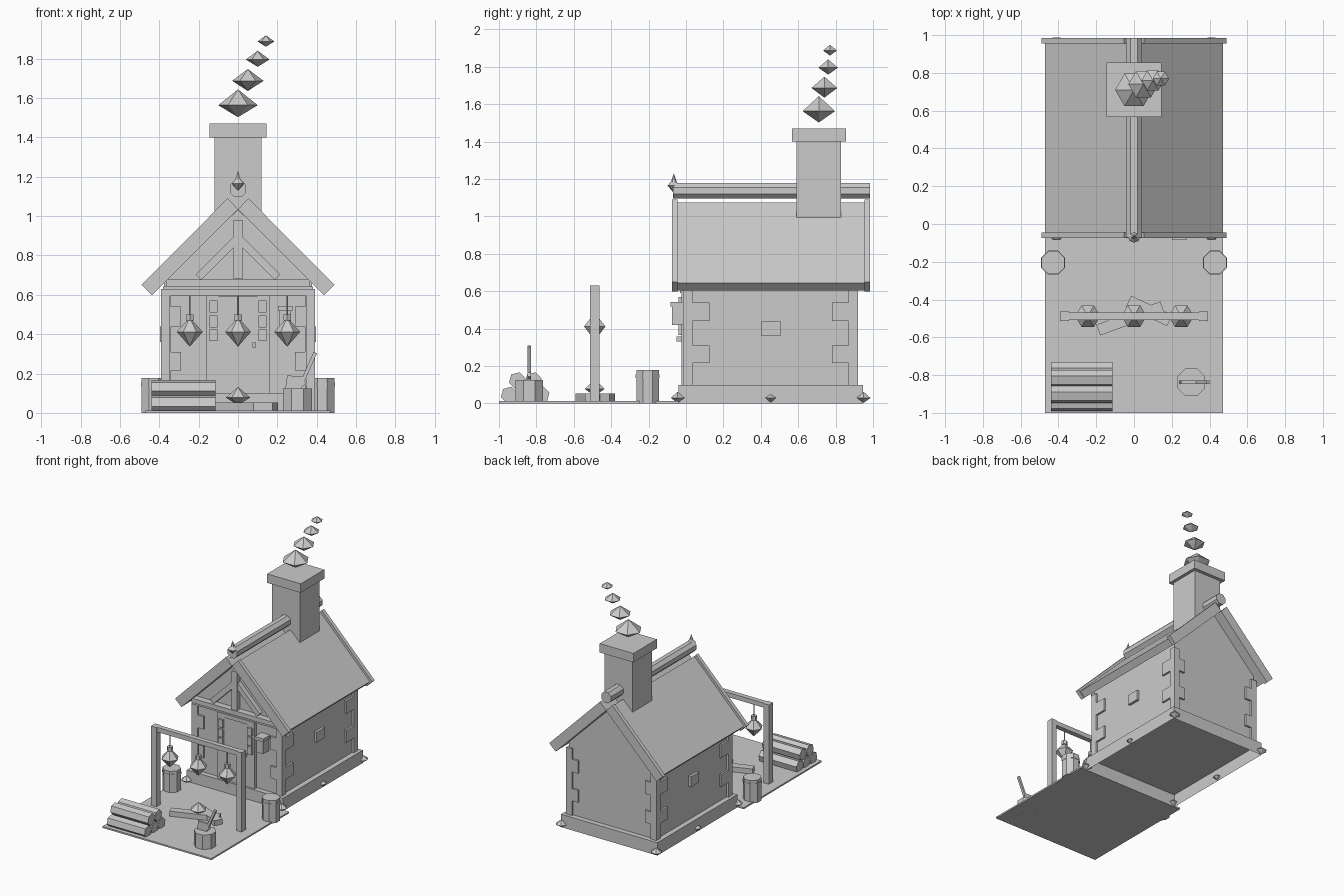
import bpy, bmesh, math
from mathutils import Matrix, Vector

cube = bpy.data.objects.get("Cube")
if cube:
    bpy.data.objects.remove(cube)

stone = bpy.data.materials.new("plain_grey")
stone.use_nodes = True
GREY = (0.6, 0.6, 0.6, 1)
stone.diffuse_color = GREY
stone.node_tree.nodes["Principled BSDF"].inputs["Base Color"].default_value = GREY


def finish(name, bm):
    bmesh.ops.recalc_face_normals(bm, faces=bm.faces)
    mesh = bpy.data.meshes.new(name)
    bm.to_mesh(mesh)
    bm.free()
    mesh.materials.append(stone)
    obj = bpy.data.objects.new(name, mesh)
    bpy.context.scene.collection.objects.link(obj)
    return obj


def box(name, centre, size, turn=0, axis='Z'):
    bm = bmesh.new()
    place = Matrix.Translation(centre) @ Matrix.Rotation(math.radians(turn), 4, axis)
    bmesh.ops.create_cube(bm, size=1, matrix=place @ Matrix.Diagonal((*size, 1)))
    return finish(name, bm)


def prism(name, centre, radius, length, sides, axis='Z', spin=0, top=None):
    bm = bmesh.new()
    aim = {'Z': Matrix(), 'Y': Matrix.Rotation(math.pi / 2, 4, 'X'),
           'X': Matrix.Rotation(math.pi / 2, 4, 'Y')}[axis]
    place = Matrix.Translation(centre) @ aim @ Matrix.Rotation(math.radians(spin), 4, 'Z')
    bmesh.ops.create_cone(bm, cap_ends=True, segments=sides, radius1=radius,
                          radius2=radius if top is None else top, depth=length, matrix=place)
    return finish(name, bm)


def gem(name, x, y, low, mid, high, radius, sides=6):
    # Two pyramids joined at a shared rim
    bm = bmesh.new()
    rim = [bm.verts.new((x + radius * math.cos(math.tau * i / sides),
                         y + radius * math.sin(math.tau * i / sides), mid)) for i in range(sides)]
    for tip in (bm.verts.new((x, y, low)), bm.verts.new((x, y, high))):
        for i in range(sides):
            bm.faces.new((rim[i], rim[(i + 1) % sides], tip))
    return finish(name, bm)


def extrude_y(name, profile, y0, y1):
    bm = bmesh.new()
    face = bm.faces.new([bm.verts.new((x, y0, z)) for x, z in profile])
    moved = bmesh.ops.extrude_face_region(bm, geom=[face])["geom"]
    bmesh.ops.translate(bm, vec=(0, y1 - y0, 0),
                        verts=[v for v in moved if isinstance(v, bmesh.types.BMVert)])
    return finish(name, bm)


# Yard and hollow foundation
box("yard", (0, -0.52, 0.006), (0.94, 0.96, 0.012))
base = box("foundation", (0, 0.453, 0.05), (0.83, 0.985, 0.1))
bm = bmesh.new()
bm.from_mesh(base.data)
bmesh.ops.delete(bm, geom=[f for f in bm.faces if f.normal.z < -0.9], context='FACES')
bm.to_mesh(base.data)
bm.free()

# Walls with gables
extrude_y("walls", [(-0.375, 0.1), (0.375, 0.1), (0.375, 0.66), (0, 1.033), (-0.375, 0.66)], 0, 0.905)

# Corner stones, wide and narrow in turn
courses = [(0.1, 0.215, 0.05), (0.215, 0.31, 0.14), (0.31, 0.44, 0.05), (0.44, 0.54, 0.14), (0.54, 0.62, 0.05)]
for side in (-1, 1):
    for end, edge in ((1, -0.015), (-1, 0.92)):
        for low, high, width in courses:
            depth = width * 0.72 if width > 0.1 else width
            box("corner_stone", (side * (0.39 - depth / 2), edge + end * width / 2, (low + high) / 2),
                (depth, width, high - low))
    # Side windows, loose stones
    box("side_window", (side * 0.38, 0.455, 0.4), (0.03, 0.1, 0.08))
    for y, r in ((-0.045, 0.042), (0.453, 0.032), (0.95, 0.042)):
        gem("loose_stone", side * 0.41, y, 0.003, 0.03, 0.062 if r > 0.04 else 0.05, r)

# Roof panels and end boards
for s in (-1, 1):
    extrude_y("roof_panel", [(s * 0.47, 0.645), (s * 0.43, 0.605), (0, 1.035), (s * 0.04, 1.075)], -0.045, 0.955)
    for y in (-0.075, 0.955):
        extrude_y("end_board", [(s * 0.49, 0.65), (s * 0.436, 0.598), (0, 1.035), (s * 0.053, 1.09)], y, y + 0.03)

# Ridge log and finial
prism("ridge_log", (0, 0.457, 1.137), 0.045, 1.055, 8, 'Y', 22.5)
gem("finial_knob", 0, -0.065, 1.125, 1.165, 1.2, 0.034, 8)
prism("finial_spike", (0, -0.065, 1.2), 0.02, 0.06, 6, top=0)

# Front gable timbers
box("tie_beam", (0, -0.025, 0.66), (0.73, 0.05, 0.035))
box("lintel_beam", (0, -0.01, 0.63), (0.76, 0.03, 0.025))
box("king_post", (0, -0.025, 0.83), (0.045, 0.04, 0.3))
for s in (-1, 1):
    box("gable_brace", (s * 0.105, -0.02, 0.785), (0.27, 0.035, 0.04), s * 45, 'Y')

# Door with frame, handle and hinge-side blocks
box("door", (0, -0.008, 0.345), (0.2, 0.03, 0.49))
box("door_handle", (0.083, -0.03, 0.345), (0.018, 0.04, 0.025))
box("door_head", (0, -0.012, 0.605), (0.32, 0.04, 0.03))
for s in (-1, 1):
    box("door_post", (s * 0.13, -0.01, 0.345), (0.06, 0.03, 0.49))
    for z in (0.395, 0.465, 0.54):
        box("post_block", (s * 0.125, -0.025, z), (0.04, 0.03, 0.06))

# Wall lantern
box("wall_lantern", (0.24, -0.04, 0.48), (0.06, 0.07, 0.12))
box("lantern_cap", (0.24, -0.042, 0.53), (0.075, 0.084, 0.025))

# Chimney and smoke
box("chimney", (0, 0.71, 1.17), (0.24, 0.24, 0.46))
box("chimney_cap", (0, 0.711, 1.435), (0.29, 0.29, 0.07))
for x, y, low, mid, high, r in ((0, 0.71, 1.502, 1.563, 1.643, 0.1), (0.05, 0.74, 1.635, 1.687, 1.747, 0.08),
                                (0.1, 0.76, 1.758, 1.795, 1.84, 0.06), (0.142, 0.77, 1.86, 1.887, 1.918, 0.043)):
    gem("smoke_puff", x, y, low, mid, high, r)

# Hanging frame with three lamps
for s in (-1, 1):
    box("frame_post", (s * 0.368, -0.488, 0.315), (0.046, 0.052, 0.63))
box("frame_beam", (0, -0.488, 0.612), (0.72, 0.038, 0.036))
for x in (-0.245, 0, 0.25):
    gem("hanging_lamp", x, -0.488, 0.336, 0.412, 0.485, 0.066)
    prism("lamp_cap", (x, -0.488, 0.485), 0.022, 0.03, 6)
    prism("lamp_cord", (x, -0.488, 0.55), 0.005, 0.11, 6)

# Fire logs and ember
box("fire_log", (-0.02, -0.5, 0.026), (0.36, 0.06, 0.052), 20)
box("fire_log", (0.08, -0.46, 0.026), (0.24, 0.065, 0.052), -25)
gem("ember", 0, -0.488, 0.04, 0.078, 0.132, 0.062)

# Barrels
for s in (-1, 1):
    prism("barrel", (s * 0.428, -0.205, 0.089), 0.066, 0.178, 8, spin=22.5)
    prism("barrel_hoop", (s * 0.428, -0.205, 0.145), 0.069, 0.02, 8, spin=22.5)

# Log pile
for y, z in ((-0.945, 0.045), (-0.86, 0.045), (-0.775, 0.045), (-0.902, 0.122), (-0.817, 0.122)):
    prism("stacked_log", (-0.277, y, z), 0.046, 0.325, 6, 'X', 15)

# Chopping stump and axe
prism("stump", (0.303, -0.838, 0.062), 0.08, 0.125, 8, spin=22.5)
box("axe_handle", (0.352, -0.838, 0.215), (0.018, 0.018, 0.2), 24, 'Y')
extrude_y("axe_head", [(0.25, 0.19), (0.24, 0.12), (0.3, 0.12), (0.345, 0.145), (0.335, 0.185)], -0.847, -0.829)
